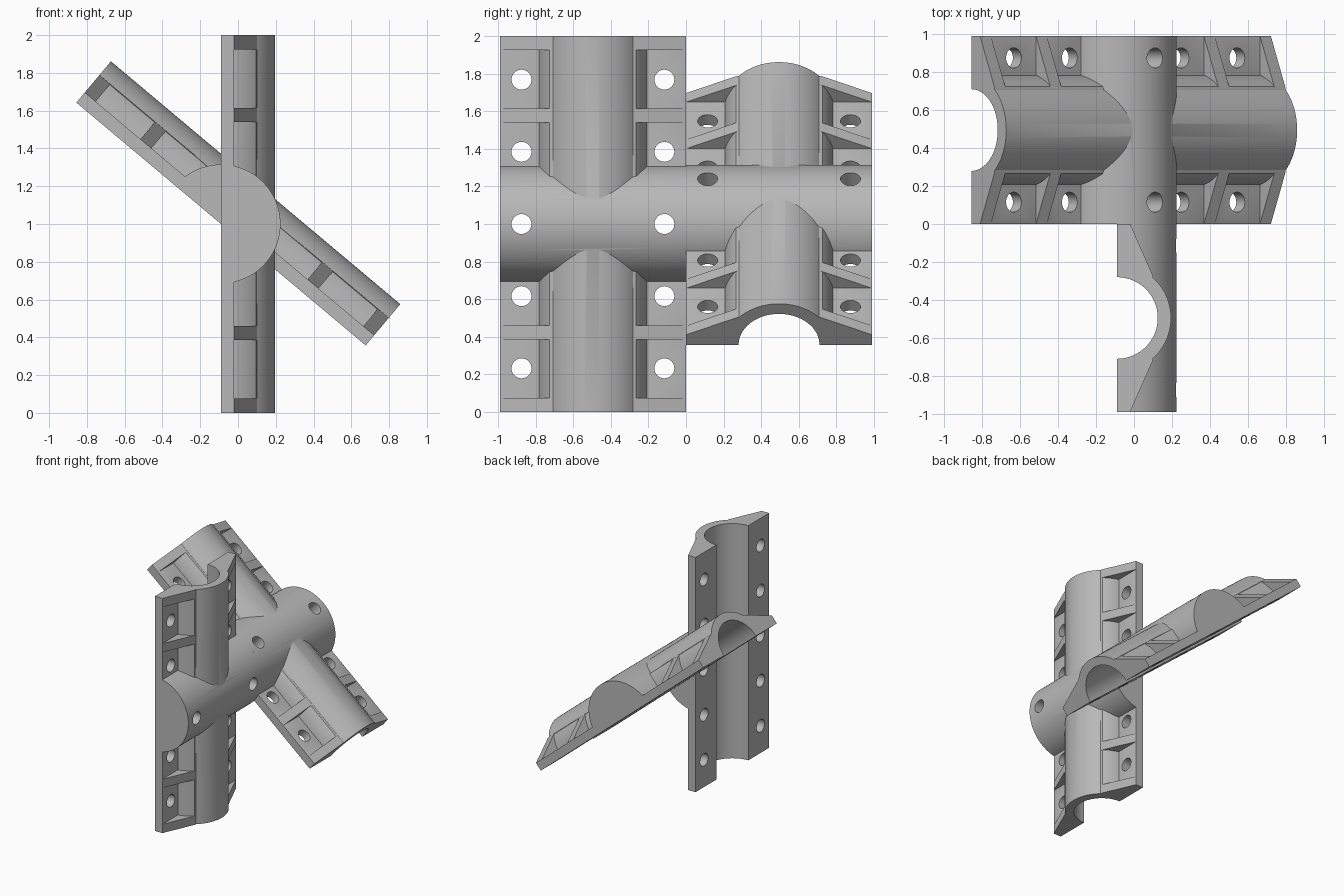
import bpy, bmesh, math
from mathutils import Vector

cube = bpy.data.objects.get("Cube")
if cube:
    bpy.data.objects.remove(cube, do_unlink=True)

HALF_WIDTH = 0.495      # half of the clamp width
FLANGE = 0.07           # flange thickness
BOSS_R = 0.315          # cross boss radius
BORE_R = 0.215          # channel radius
SPLIT = math.radians(41)

grey = bpy.data.materials.new("plain grey")
grey.use_nodes = True
grey.diffuse_color = (0.48, 0.48, 0.48, 1)
grey.node_tree.nodes["Principled BSDF"].inputs["Base Color"].default_value = (0.48, 0.48, 0.48, 1)


def prism(name, profile, start, end, axis="X"):
    """Extrude a closed 2D profile along one axis."""
    place = {"X": lambda a, b, t: (t, a, b),
             "Y": lambda a, b, t: (a, t, b),
             "Z": lambda a, b, t: (a, b, t)}[axis]
    mesh = bpy.data.meshes.new(name)
    bm = bmesh.new()
    face = bm.faces.new([bm.verts.new(place(a, b, start)) for a, b in profile])
    side = bmesh.ops.extrude_face_region(bm, geom=[face])
    moved = [v for v in side["geom"] if isinstance(v, bmesh.types.BMVert)]
    bmesh.ops.translate(bm, verts=moved, vec=Vector(place(0, 0, end - start)))
    bmesh.ops.recalc_face_normals(bm, faces=bm.faces)
    bm.to_mesh(mesh)
    bm.free()
    obj = bpy.data.objects.new(name, mesh)
    bpy.context.collection.objects.link(obj)
    return obj


def circle(radius, count, cx=0, cy=0):
    steps = [math.tau * i / count for i in range(count)]
    return [(cx + radius * math.cos(t), cy + radius * math.sin(t)) for t in steps]


def pipe_profile(count=120):
    """Round back with slightly fuller sides below the rib tops."""
    points = []
    for i in range(count):
        t = math.tau * i / count
        r = 0.285 if SPLIT < t < math.pi - SPLIT else 0.296
        points.append((r * math.cos(t), r * math.sin(t)))
    return points


def combine(body, tool, operation):
    mod = body.modifiers.new("combine", "BOOLEAN")
    mod.object, mod.operation, mod.solver = tool, operation, "EXACT"
    bpy.context.view_layer.objects.active = body
    bpy.ops.object.modifier_apply(modifier=mod.name)
    bpy.data.objects.remove(tool, do_unlink=True)


def box_profile(w, low, high):
    return [(-w, low), (w, low), (w, high), (-w, high)]


def half_clamp(name, angle, y):
    # flange plate, pipe shell and cross boss, all oversize
    body = prism(name, box_profile(0.6, -0.1, FLANGE), -1.1, 1.1)
    combine(body, prism("pipe", pipe_profile(), -1.15, 1.15), "UNION")
    combine(body, prism("boss", circle(BOSS_R, 96), -0.65, 0.65, "Y"), "UNION")

    # sloped stiffening ribs, mirrored along the length
    rib = [(-0.62, -0.12), (0.62, -0.12), (0.62, 0.015), (0.222, 0.19),
           (-0.222, 0.19), (-0.62, 0.015)]
    for s in (-1, 1):
        for near, far in ((0.54, 0.615), (0.925, 1.2)):
            combine(body, prism("rib", rib, s * near, s * far), "UNION")

    # trim to the outer envelope, then cut channel and bolt holes
    combine(body, prism("envelope", box_profile(HALF_WIDTH, 0, 1), -1, 1), "INTERSECT")
    combine(body, prism("bore", circle(BORE_R, 96), -1.3, 1.3), "DIFFERENCE")
    for row in range(-2, 3):
        for s in (-1, 1):
            hole = circle(0.053, 32, row * 0.384, s * 0.38)
            combine(body, prism("hole", hole, -0.2, 0.6, "Z"), "DIFFERENCE")

    body.data.materials.clear()
    body.data.materials.append(grey)
    body.data.polygons.foreach_set("material_index", [0] * len(body.data.polygons))
    body.rotation_euler = (0, math.radians(angle), 0)
    body.location = (-0.09, y, 1)
    bpy.ops.object.select_all(action="DESELECT")
    body.select_set(True)
    bpy.context.view_layer.objects.active = body
    bpy.ops.object.shade_smooth_by_angle(angle=math.radians(25))


half_clamp("upright_half_clamp", 90, -HALF_WIDTH)
half_clamp("tilted_half_clamp", 40, HALF_WIDTH)
